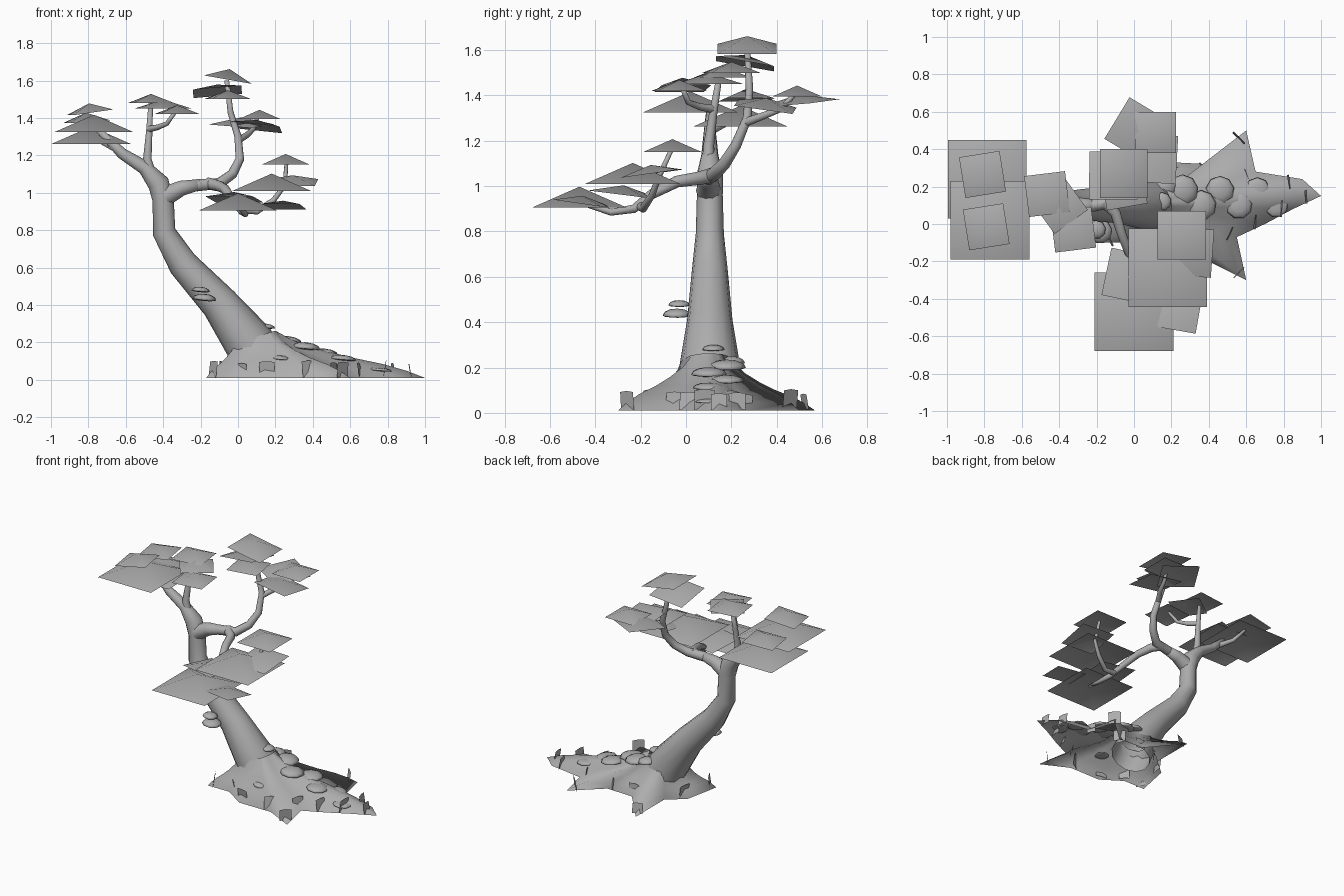
import bpy, bmesh, math, random
from mathutils import Vector, Matrix, Euler

random.seed(4)
old = bpy.data.objects.get("Cube")
if old:
    bpy.data.objects.remove(old)

grey = bpy.data.materials.new("plain grey")
grey.use_nodes = True
GREY = (0.42, 0.42, 0.42, 1)
grey.diffuse_color = GREY
grey.node_tree.nodes["Principled BSDF"].inputs["Base Color"].default_value = GREY


def finish(bm, name, smooth=True):
    mesh = bpy.data.meshes.new(name)
    bm.to_mesh(mesh)
    bm.free()
    mesh.materials.append(grey)
    for polygon in mesh.polygons:
        polygon.use_smooth = smooth
    ob = bpy.data.objects.new(name, mesh)
    bpy.context.collection.objects.link(ob)
    return ob


def bridge(bm, lower, upper):
    count = len(lower)
    for i in range(count):
        j = (i + 1) % count
        bm.faces.new((lower[i], lower[j], upper[j], upper[i]))


def tube(name, path, radii, sides=10):
    """Limb through the path points, with one radius for each point."""
    bm = bmesh.new()
    points = [Vector(p) for p in path]
    side, last = Vector((0, 1, 0)), None
    for i, point in enumerate(points):
        ahead = points[min(i + 1, len(points) - 1)]
        behind = points[max(i - 1, 0)]
        along = (ahead - behind).normalized()
        side = (side - along * side.dot(along)).normalized()
        across = along.cross(side)
        ring = []
        for k in range(sides):
            angle = math.tau * k / sides
            offset = side * math.cos(angle) + across * math.sin(angle)
            ring.append(bm.verts.new(point + radii[i] * offset))
        if last:
            bridge(bm, last, ring)
        last = ring
    bm.faces.new(last)
    return finish(bm, name)


def limb(name, start, end, path):
    """Tube that tapers evenly from the start radius to the end radius."""
    last = len(path) - 1
    return tube(name, path, [start + (end - start) * i / last for i in range(len(path))])


def leaf(name, size, position, turn=0, tilt_x=0, tilt_y=0):
    """Square canopy card raised to a peak in the middle."""
    bm = bmesh.new()
    bmesh.ops.create_grid(bm, x_segments=1, y_segments=1, size=size / 2)
    peak = bmesh.ops.poke(bm, faces=bm.faces[:])["verts"][0]
    peak.co.z = size * (0.15 if tilt_x else 0.22)
    turned = Euler([math.radians(angle) for angle in (tilt_x, tilt_y, turn)])
    bm.transform(Matrix.Translation(position) @ turned.to_matrix().to_4x4())
    return finish(bm, name)


def cap(name, position, radius, height, tilt=5):
    """Flattened fungus cap."""
    bm = bmesh.new()
    bmesh.ops.create_uvsphere(bm, u_segments=9, v_segments=6, radius=1)
    for vert in bm.verts:
        vert.co.z *= 0.3 if vert.co.z < 0 else 1
    bm.transform(Matrix.Translation(position) @ Matrix.Rotation(math.radians(tilt), 4, 'Y')
                 @ Matrix.Diagonal((radius, radius, height, 1)))
    return finish(bm, name)


# Trunk flowing into the left limb, all in one upright plane
trunk = [(.12, .07, .14), (.06, .2, .135), (-.1, .41, .1), (-.295, .62, .08), (-.395, .79, .062),
         (-.4, .96, .057), (-.425, 1.05, .058), (-.5, 1.135, .038), (-.62, 1.21, .03), (-.77, 1.36, .013)]
tube("trunk", [(x, .105, z) for x, z, radius in trunk], [radius for x, z, radius in trunk], 12)

# Limbs and twigs
limb("left_limb_twig", .02, .01, [(-.66, .1, 1.24), (-.74, .18, 1.28), (-.79, .25, 1.35)])
limb("middle_limb", .03, .012, [(-.46, .1, 1.08), (-.485, .1, 1.18), (-.475, .12, 1.32), (-.465, .15, 1.5)])
limb("middle_twig", .018, .01, [(-.475, .12, 1.34), (-.43, .06, 1.35), (-.38, .01, 1.37), (-.33, -.02, 1.44)])
limb("fork_web", .056, .03, [(-.39, .1, .98), (-.3, .1, 1.025), (-.2, .1, 1.045)])
limb("right_limb", .034, .013, [(-.22, .1, 1.04), (-.1, .12, 1.05), (-.03, .17, 1.1), (.01, .22, 1.18),
                                (0, .27, 1.3), (-.04, .28, 1.43), (-.06, .27, 1.6)])
limb("back_twig", .02, .01, [(0, .26, 1.28), (.05, .34, 1.31), (.08, .42, 1.34), (.11, .49, 1.42)])
limb("front_limb", .033, .012, [(-.16, .12, 1.05), (-.1, .06, 1.035), (-.07, -.04, 1.02), (-.03, -.15, .965),
                                (.02, -.23, .9), (.04, -.33, .885), (0, -.47, .93)])
limb("front_twig", .02, .01, [(.01, -.2, .91), (.1, -.19, .9), (.19, -.15, .96), (.25, -.12, 1.04), (.26, -.06, 1.17)])

# Canopy cards in three sizes
LARGE, MEDIUM, SMALL = .42, .26, .22
leaf("left_leaf_back", LARGE, (-.785, .24, 1.262))
leaf("left_leaf_front", LARGE, (-.77, .02, 1.325))
leaf("left_top_leaf_back", SMALL, (-.81, .265, 1.38), turn=9, tilt_y=-4)
leaf("left_top_leaf_front", SMALL, (-.79, -.015, 1.43), turn=9, tilt_y=-8)
leaf("middle_leaf_top", SMALL, (-.465, .16, 1.48), turn=7)
leaf("middle_leaf_turned", SMALL, (-.4, .1, 1.45), turn=36)
leaf("middle_leaf_front", SMALL, (-.325, -.03, 1.42), turn=7)
leaf("crown_leaf", MEDIUM, (-.055, .27, 1.605), tilt_y=10)
leaf("crown_leaf_tilted", MEDIUM, (-.11, .26, 1.54), tilt_x=-10, tilt_y=-5)
leaf("crown_leaf_lower", SMALL, (-.055, .2, 1.5), turn=10)
leaf("back_leaf", SMALL, (.115, .49, 1.395))
leaf("back_leaf_turned", MEDIUM, (.02, .5, 1.365), turn=-31, tilt_x=4, tilt_y=4)
leaf("back_leaf_inner", MEDIUM, (.1, .35, 1.35), turn=-4, tilt_x=-8, tilt_y=6)
leaf("front_leaf_low", LARGE, (0, -.47, .905))
leaf("front_leaf_high", LARGE, (.18, -.235, 1.01))
leaf("front_leaf_top", MEDIUM, (.255, -.06, 1.15))
leaf("front_leaf_left", MEDIUM, (.29, -.15, 1.055), turn=-4, tilt_x=8)
leaf("front_leaf_under", SMALL, (.24, -.46, .925), turn=-10, tilt_x=-8)
leaf("front_leaf_inner", MEDIUM, (-.02, -.28, .965), turn=-12, tilt_x=-7)

# Low spreading root base, open underneath, its top edge sunk into the trunk
outline = [(1, .15), (.9, .24), (.65, .28), (.6, .5), (.4, .32), (.2, .33), (0, .57), (0, .25), (-.12, .15),
           (-.17, -.1), (0, -.1), (.15, -.2), (.4, -.2), (.6, -.3), (.55, -.07), (.7, 0), (.85, .08)]
bm = bmesh.new()
last = None
for spread, height in ((0, .25), (.12, .2), (.3, .155), (.5, .115), (.72, .08), (.88, .045), (1, .01)):
    ring = []
    for x, y in outline:
        angle = math.atan2(y - .1, x - .08)
        start = Vector((.08 + .12 * math.cos(angle), .1 + .12 * math.sin(angle)))
        edge = start.lerp(Vector((x, y)), spread)
        # the side facing the long root sits higher
        rise = 1 if spread == 1 else .9 + .15 * math.cos(angle)
        ring.append(bm.verts.new((edge.x, edge.y, height * rise)))
    if last:
        bridge(bm, ring, last)
    last = ring
bmesh.ops.recalc_face_normals(bm, faces=bm.faces[:])
finish(bm, "root_base")

# Fungus caps on the trunk
cap("trunk_cap_low", (-.18, -.04, .43), .065, .03)
cap("trunk_cap_high", (-.2, -.03, .475), .05, .022)
cap("foot_cap_high", (.15, .12, .28), .05, .02)
cap("foot_cap_back", (.17, .2, .22), .06, .03)
cap("foot_cap_front", (.23, -.07, .11), .05, .02)

# Fungus caps stepping down the long root, from side to side
for i in range(6):
    sway = .05 if i % 2 == 0 else -.03
    cap(f"root_cap_{i + 1}", (.26 + .1 * i, .13 + sway, .2 - .03 * i), .085 - .004 * i, .035 - .004 * i)

# Upright undergrowth cards just inside the root edge, facing outwards
for i, (x, y) in enumerate(outline):
    bm = bmesh.new()
    bmesh.ops.create_grid(bm, x_segments=2, y_segments=1, size=.5)
    for vert in bm.verts:
        vert.co.y += .06 * (1 - abs(vert.co.x) * 2)
    size = random.uniform(.065, .09)
    turn = math.atan2(y - .1, x - .2) + math.pi / 2
    lean = Euler((math.radians(90 + random.uniform(-12, 12)), 0, turn)).to_matrix().to_4x4()
    place = Vector((.2, .1)).lerp(Vector((x, y)), .9)
    bm.transform(Matrix.Translation((place.x, place.y, .012 + size / 2)) @ lean @ Matrix.Scale(size, 4))
    finish(bm, f"undergrowth_card_{i + 1}", False)
